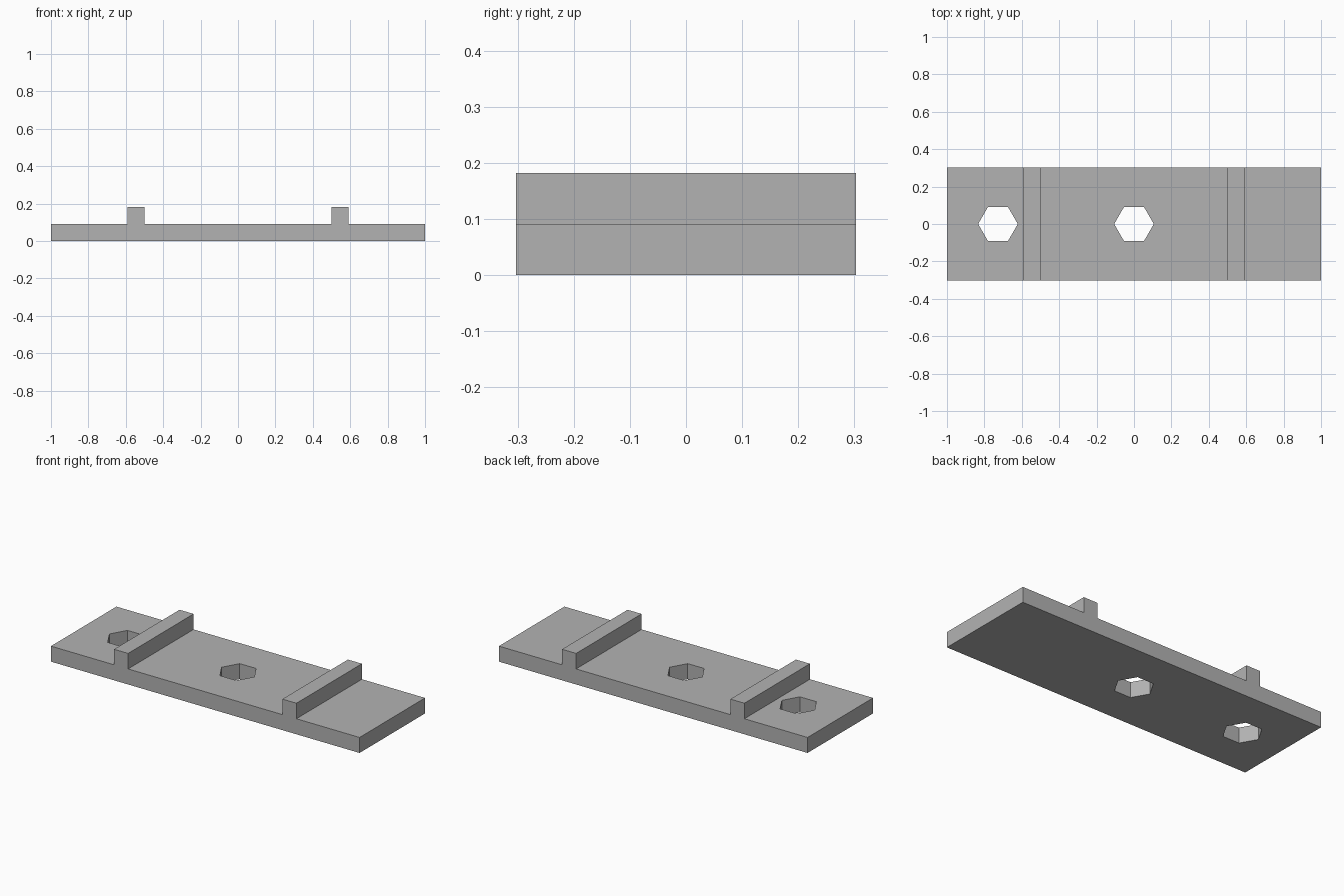
import bpy
import bmesh
import math
from mathutils import Vector

cube = bpy.data.objects.get("Cube")
if cube:
    bpy.data.objects.remove(cube, do_unlink=True)

UNIT = 1 / 33            # the plate is 66 units long
HALF_LENGTH, HALF_WIDTH, THICK = 33 * UNIT, 10 * UNIT, 3 * UNIT
RAIL_IN, RAIL_OUT, RAIL_TOP = 16.5 * UNIT, 19.5 * UNIT, 6 * UNIT
HOLE_RADIUS, HOLE_X = 3.5 * UNIT, 24 * UNIT

grey = bpy.data.materials.new("Plain grey")
grey.use_nodes = True
colour = (0.45, 0.45, 0.45, 1)
grey.diffuse_color = colour
grey.node_tree.nodes["Principled BSDF"].inputs["Base Color"].default_value = colour


def add_object(name, bm):
    bmesh.ops.recalc_face_normals(bm, faces=bm.faces)
    mesh = bpy.data.meshes.new(name)
    bm.to_mesh(mesh)
    bm.free()
    mesh.materials.append(grey)
    obj = bpy.data.objects.new(name, mesh)
    bpy.context.collection.objects.link(obj)
    return obj


# Plate with two cross rails: one mirrored profile extruded across the width
half = [(HALF_LENGTH, 0), (HALF_LENGTH, THICK), (RAIL_OUT, THICK),
        (RAIL_OUT, RAIL_TOP), (RAIL_IN, RAIL_TOP), (RAIL_IN, THICK)]
profile = half + [(-x, z) for x, z in reversed(half)]
bm = bmesh.new()
face = bm.faces.new([bm.verts.new((x, -HALF_WIDTH, z)) for x, z in profile])
extruded = bmesh.ops.extrude_face_region(bm, geom=[face], use_keep_orig=True)
bmesh.ops.translate(bm, vec=Vector((0, 2 * HALF_WIDTH, 0)),
                    verts=[v for v in extruded["geom"] if isinstance(v, bmesh.types.BMVert)])
plate = add_object("railed_plate", bm)

# Three hexagonal through holes, corners pointing along the length
bm = bmesh.new()
for x in (-HOLE_X, 0, HOLE_X):
    made = bmesh.ops.create_cone(bm, cap_ends=True, segments=6, radius1=HOLE_RADIUS,
                                 radius2=HOLE_RADIUS, depth=4 * THICK)
    corner = made["verts"][0].co
    turn = math.atan2(corner.y, corner.x)
    for v in made["verts"]:
        angle = math.atan2(v.co.y, v.co.x) - turn
        v.co = (x + HOLE_RADIUS * math.cos(angle), HOLE_RADIUS * math.sin(angle), v.co.z)
cutter = add_object("hole_cutter", bm)
cutter.hide_render = True

cut = plate.modifiers.new("Hex holes", "BOOLEAN")
cut.operation = "DIFFERENCE"
cut.solver = "EXACT"
cut.object = cutter
bpy.context.view_layer.objects.active = plate
bpy.ops.object.modifier_apply(modifier=cut.name)
bpy.data.objects.remove(cutter, do_unlink=True)
